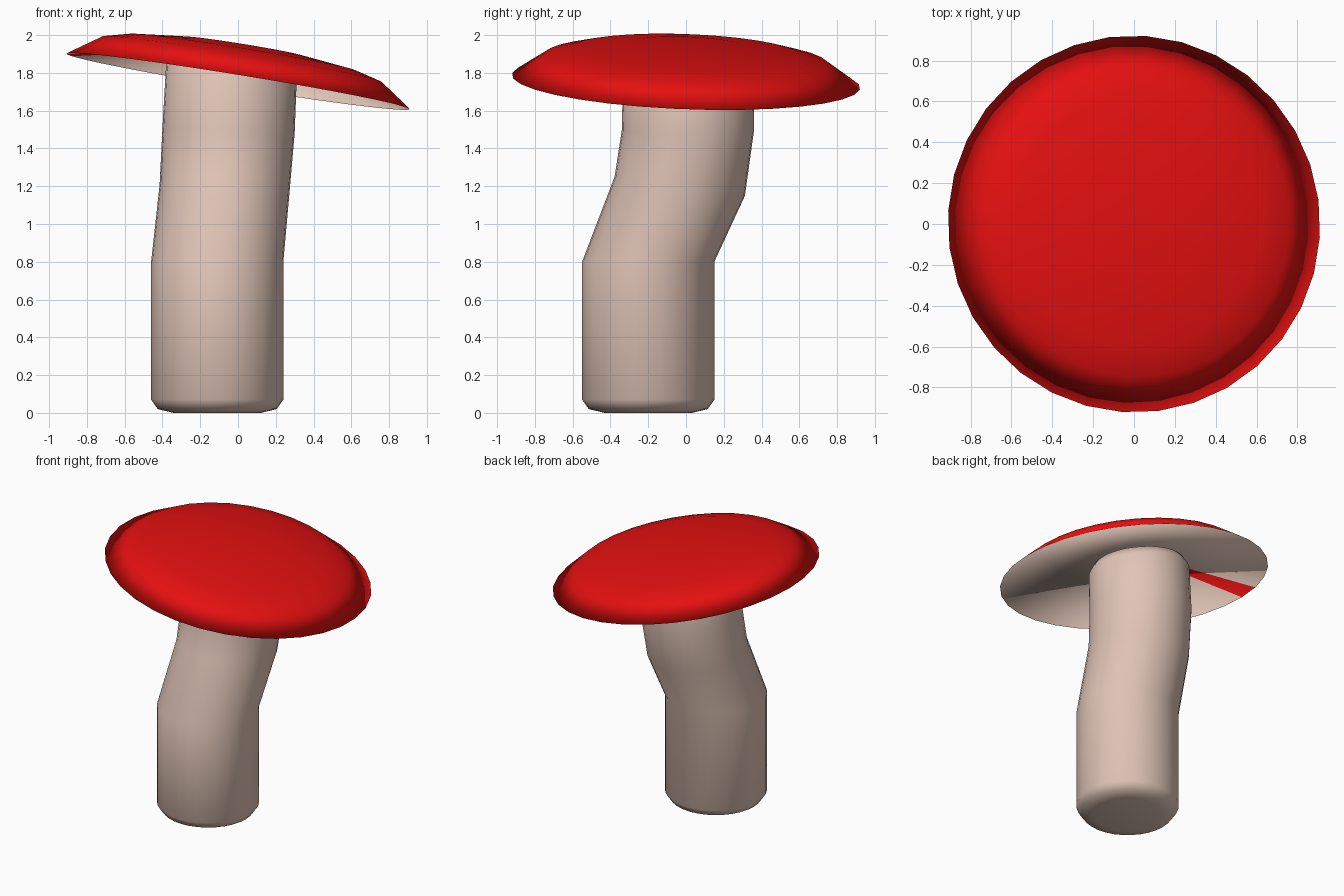
import bpy, bmesh, math
from mathutils import Vector, Matrix

if "Cube" in bpy.data.objects:
    bpy.data.objects.remove(bpy.data.objects["Cube"])


def material(name, rgb):
    m = bpy.data.materials.new(name)
    m.diffuse_color = (*rgb, 1)
    m.use_nodes = True
    m.node_tree.nodes["Principled BSDF"].inputs["Base Color"].default_value = m.diffuse_color
    return m


RED = material("cap red", (0.78, 0.005, 0.005))
PALE = material("pale flesh", (0.75, 0.56, 0.475))
SEGS = 32


def ring(bm, centre, radius, normal, offset=0.0):
    """Circle of vertices whose plane leans along normal, kept round from above."""
    c, n = Vector(centre), Vector(normal)
    out = []
    for i in range(SEGS):
        a = math.tau * i / SEGS + offset
        x, y = radius * math.cos(a), radius * math.sin(a)
        out.append(bm.verts.new(c + Vector((x, y, -(n.x * x + n.y * y) / n.z))))
    return out


def bridge(bm, a, b):
    return [bm.faces.new((a[i], a[(i + 1) % SEGS], b[(i + 1) % SEGS], b[i]))
            for i in range(SEGS)]


def fan(bm, a, tip):
    v = bm.verts.new(tip)
    return [bm.faces.new((a[i], a[(i + 1) % SEGS], v)) for i in range(SEGS)]


def finish(bm, name, mats):
    bmesh.ops.recalc_face_normals(bm, faces=bm.faces[:])
    for f in bm.faces:
        f.smooth = True
    me = bpy.data.meshes.new(name)
    bm.to_mesh(me)
    bm.free()
    for m in mats:
        me.materials.append(m)
    ob = bpy.data.objects.new(name, me)
    bpy.context.collection.objects.link(ob)
    return ob


# Stem: a bent tube with a rounded foot (centre, radius, lean of the ring)
UP = (0, 0, 1)
TILT = (0.162, 0.038, 1)
stem_rings = [
    ((-0.11, -0.20, 0.0), 0.23, UP),
    ((-0.11, -0.20, 0.02), 0.315, UP),
    ((-0.11, -0.20, 0.07), 0.35, UP),
    ((-0.11, -0.20, 0.80), 0.35, UP),
    ((-0.07, -0.033, 1.20), 0.345, (0.02, 0.146, 1)),
    ((-0.05, 0.01, 1.495), 0.35, (0.04, 0.0, 1)),
    ((-0.035, 0.012, 1.80), 0.345, TILT),
    ((-0.03, 0.012, 1.86), 0.31, TILT),
]
bm = bmesh.new()
rings = [ring(bm, *r) for r in stem_rings]
for a, b in zip(rings, rings[1:]):
    bridge(bm, a, b)
bm.faces.new(rings[0])
bm.faces.new(rings[-1])
finish(bm, "stem", [PALE])

# Cap: shallow dome with a hollow cone underneath, leaning to the right
bm = bmesh.new()
offset = math.radians(7.4)
profile = [(0.923, 0.0), (0.75, 0.119), (0.61, 0.155), (0.32, 0.188)]
rings = [ring(bm, (0, 0, h), r, UP, offset) for r, h in profile]
for a, b in zip(rings, rings[1:]):
    bridge(bm, a, b)
fan(bm, rings[-1], (0, 0, 0.2))
under = fan(bm, rings[0], (0, 0, 0.18))
for i, f in enumerate(under):
    f.material_index = 0 if i == 14 else 1   # one stray red gill
lean = Vector((0, 0, 1)).rotation_difference(Vector(TILT)).to_matrix().to_4x4()
bmesh.ops.transform(bm, matrix=Matrix.Translation((0, 0, 1.755)) @ lean, verts=bm.verts[:])
finish(bm, "cap", [RED, PALE])
